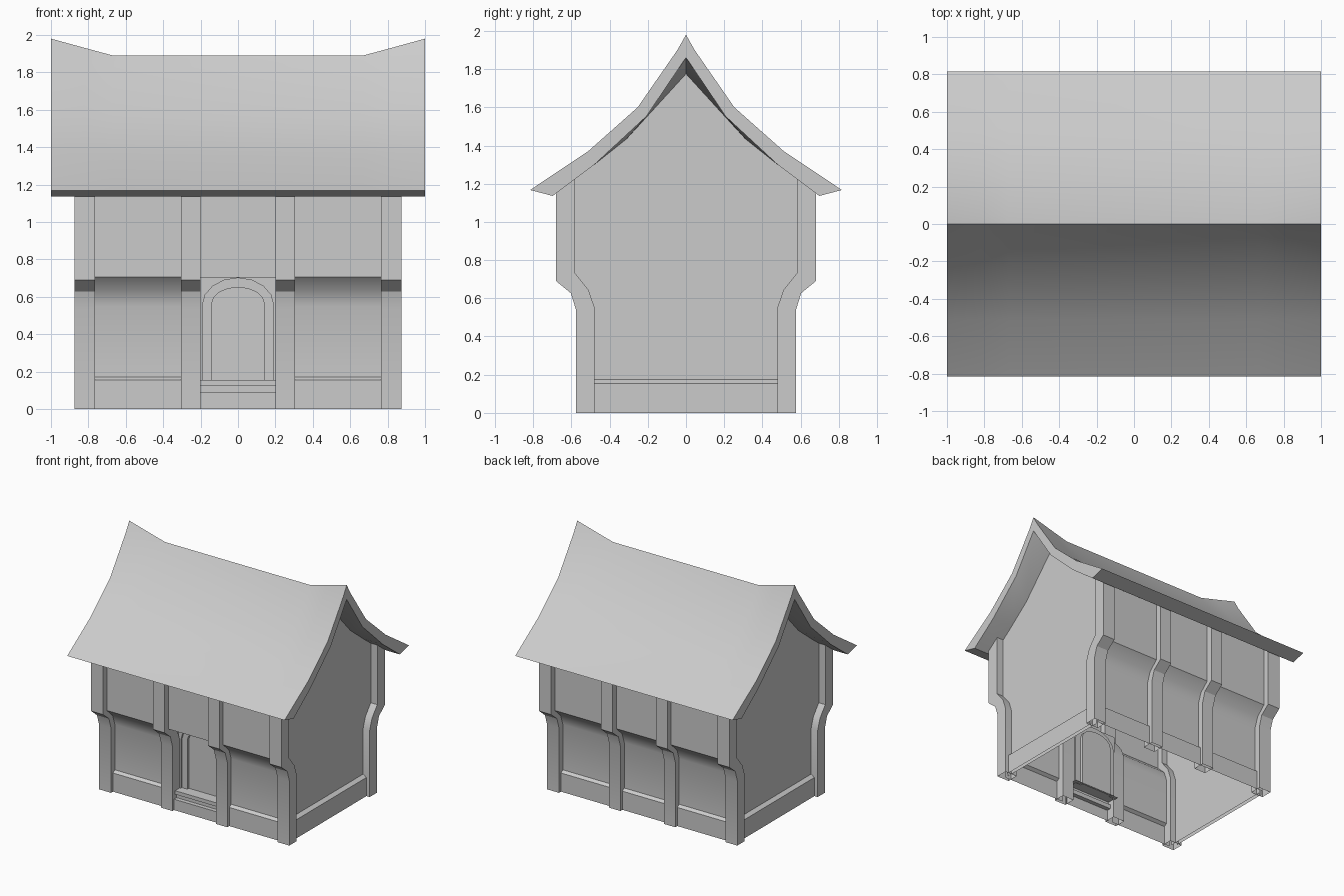
import bpy, bmesh, math
from mathutils import Vector

if "Cube" in bpy.data.objects:
    bpy.data.objects.remove(bpy.data.objects["Cube"])

plaster = bpy.data.materials.new("pale_grey")
plaster.diffuse_color = (0.6, 0.6, 0.6, 1)
plaster.use_nodes = True
plaster.node_tree.nodes["Principled BSDF"].inputs["Base Color"].default_value = plaster.diffuse_color


def build(name, verts, faces, facing=None):
    """Make a mesh; open sheets are turned toward 'facing', solids outward."""
    me = bpy.data.meshes.new(name)
    me.from_pydata(verts, [], faces)
    bm = bmesh.new()
    bm.from_mesh(me)
    bmesh.ops.remove_doubles(bm, verts=bm.verts, dist=0.0002)
    bmesh.ops.recalc_face_normals(bm, faces=bm.faces)
    if facing:
        bm.normal_update()
        if sum(f.normal.dot(Vector(facing)) * f.calc_area() for f in bm.faces) < 0:
            bmesh.ops.reverse_faces(bm, faces=bm.faces)
    bm.to_mesh(me)
    bm.free()
    ob = bpy.data.objects.new(name, me)
    bpy.context.collection.objects.link(ob)
    me.materials.append(plaster)
    bpy.ops.object.select_all(action='DESELECT')
    ob.select_set(True)
    bpy.context.view_layer.objects.active = ob
    bpy.ops.object.shade_smooth_by_angle(angle=math.radians(32))
    return ob


def sheet(name, profile, x0, x1, side):
    """Sweep an open (y, z) profile along x on the front (-1) or back (1)."""
    n = len(profile)
    verts = [(x, side * y, z) for x in (x0, x1) for y, z in profile]
    faces = [(i, i + 1, n + i + 1, n + i) for i in range(n - 1)]
    return build(name, verts, faces, (0, side, 0))


# Curved posts, hollow at the foot
post_outer = [(0.576, 0), (0.576, 0.54), (0.603, 0.627), (0.68, 0.69), (0.68, 1.16)]
post_inner = [(0.58, 1.24), (0.58, 0.73), (0.51, 0.643), (0.48, 0.555), (0.48, 0)]
loop = post_outer + post_inner


def post(name, x0, x1, side):
    n = len(loop)
    verts = [(x, side * y, z) for x in (x0, x1) for y, z in loop]
    faces = [(i, i + 1, n + i + 1, n + i) for i in range(n - 1)]
    for k in (0, n):  # flanks, strip by strip
        faces += [(k + i, k + i + 1, k + n - 2 - i, k + n - 1 - i)
                  for i in range(n // 2 - 1)]
    build(name, verts, faces)


for side, label in ((-1, "front"), (1, "back")):
    for s, hand in ((-1, "left"), (1, "right")):
        for kind, a, b in (("corner_post", 0.765, 0.875), ("middle_post", 0.2, 0.305)):
            post(f"{label}_{hand}_{kind}", s * a, s * b, side)

# Long wall panels with a base board and a jettied upper storey
panel = [(0.55, 0), (0.55, 0.155), (0.525, 0.172), (0.525, 0.55),
         (0.555, 0.635), (0.63, 0.705), (0.63, 1.21)]
for side, label in ((-1, "front"), (1, "back")):
    sheet(f"{label}_left_panel", panel, -0.815, -0.25, side)
    sheet(f"{label}_right_panel", panel, 0.25, 0.815, side)
sheet("back_middle_panel", panel, -0.25, 0.25, 1)

# Gable end walls with base boards
half = [(0.525, 0), (0.525, 0.55), (0.555, 0.635), (0.63, 0.705),
        (0.63, 1.205), (0.31, 1.447), (0, 1.785)]
for s, hand in ((-1, "left"), (1, "right")):
    X = s * 0.815
    ring = half + [(-y, z) for y, z in half[-2::-1]]
    build(f"{hand}_gable_wall", [(X, y, z) for y, z in ring],
          [tuple(range(len(ring)))], (s, 0, 0))
    B = s * 0.845
    rows = [(B, 0), (B, 0.155), (X, 0.175)]
    build(f"{hand}_gable_base_board",
          [(x, y, z) for y in (-0.5, 0.5) for x, z in rows],
          [(0, 1, 4, 3), (1, 2, 5, 4)], (s, 0, 0))

# Doorway bay: overhang, steps, arched frame and door
sheet("door_overhang", [(0.48, 0.702), (0.63, 0.702), (0.63, 1.21)], -0.21, 0.21, -1)
sheet("door_steps", [(0.555, 0), (0.555, 0.09), (0.52, 0.09), (0.52, 0.125),
                     (0.54, 0.125), (0.54, 0.155), (0.44, 0.155)], -0.21, 0.21, -1)


def arch(w, spring, top, y, segs=8):
    pts = [(-w, y, 0.15)]
    for i in range(segs + 1):
        a = math.pi * (1 - i / segs)
        pts.append((w * math.cos(a), y, spring + (top - spring) * math.sin(a)))
    return pts + [(w, y, 0.15)]


outer, inner = (0.19, 0.555, 0.7), (0.14, 0.565, 0.65)
rims = [arch(*outer, -0.48), arch(*outer, -0.465),
        arch(*inner, -0.465), arch(*inner, -0.445)]
n = len(rims[0])
verts = [p for r in rims for p in r]
faces = [(k * n + i, k * n + i + 1, (k + 1) * n + i + 1, (k + 1) * n + i)
         for k in range(3) for i in range(n - 1)]
faces.append(tuple(range(3 * n, 4 * n)))
build("arched_door", verts, faces, (0, -1, 0))

# Wall around the arch
border = [(-0.21, -0.48, 0.15), (-0.21, -0.48, 0.703)]
border += [(p[0], -0.48, 0.703) for p in rims[0][2:-2]]
border += [(0.21, -0.48, 0.703), (0.21, -0.48, 0.15)]
build("door_surround", rims[0] + border,
      [(i, i + 1, n + i + 1, n + i) for i in range(n - 1)], (0, -1, 0))

# Swept roof: thick shell whose ridge and slopes flare up at both ends
tip, lip = (0.816, 1.167), (0.698, 1.136)
out_end = [(0, 1.98), (0.045, 1.9), (0.253, 1.6), (0.51, 1.372), tip]
out_mid = [(0, 1.89), (0.045, 1.828), (0.253, 1.565), (0.51, 1.355), tip]
in_end = [lip, (0.48, 1.3), (0.208, 1.552), (0, 1.86)]
in_mid = [lip, (0.48, 1.3), (0.31, 1.435), (0, 1.775)]


def mix(p, q, t):
    return [(a[0] + (b[0] - a[0]) * t, a[1] + (b[1] - a[1]) * t) for a, b in zip(p, q)]


sections = [(0.67, out_mid + in_mid),
            (0.82, mix(out_mid, out_end, 0.45) + in_mid),
            (1.0, out_end + in_end)]
stations = [(-x, p) for x, p in reversed(sections)] + sections
verts, faces = [], []
for side in (-1, 1):
    start, n = len(verts), len(out_end + in_end)
    for x, prof in stations:
        verts += [(x, side * y, z) for y, z in prof]
    for k in range(len(stations) - 1):
        a, b = start + k * n, start + (k + 1) * n
        faces += [(a + i, a + i + 1, b + i + 1, b + i) for i in range(n - 1)]
    for e in (start, start + (len(stations) - 1) * n):  # end rims
        faces += [(e, e + 1, e + 8), (e + 1, e + 2, e + 7, e + 8),
                  (e + 2, e + 3, e + 6, e + 7), (e + 3, e + 4, e + 5, e + 6)]
build("roof", verts, faces)
